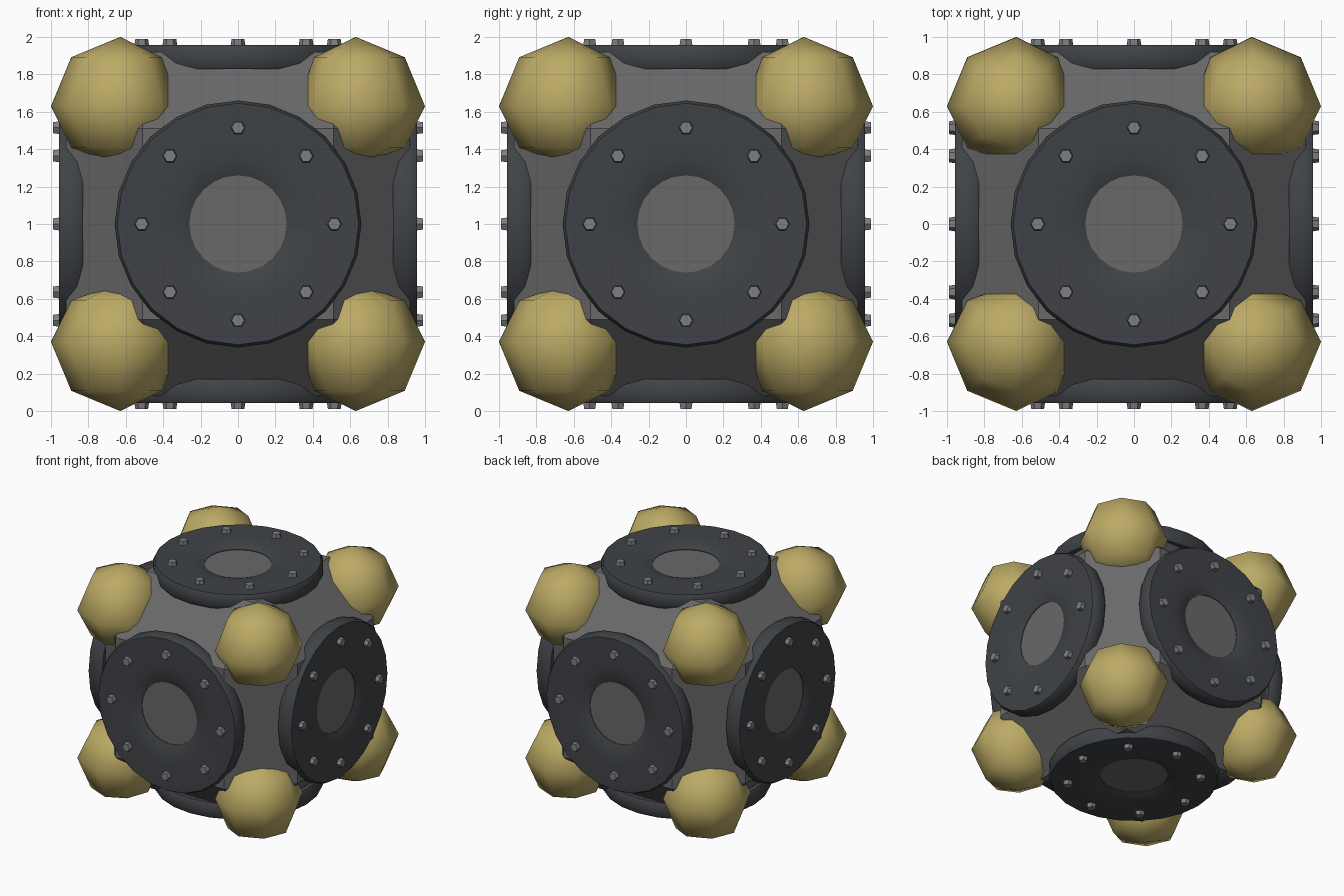
import bpy, bmesh, math
from itertools import product
from mathutils import Vector, Matrix

if "Cube" in bpy.data.objects:
    bpy.data.objects.remove(bpy.data.objects["Cube"])


def material(name, rgb):
    m = bpy.data.materials.new(name)
    m.diffuse_color = (*rgb, 1)
    m.use_nodes = True
    m.node_tree.nodes["Principled BSDF"].inputs["Base Color"].default_value = m.diffuse_color
    return m


CORE = material("core_grey", (0.14, 0.14, 0.14))
RING = material("dark_steel", (0.05, 0.055, 0.062))
BOLT = material("bolt_steel", (0.2, 0.21, 0.22))
GOLD = material("gold", (0.5, 0.4, 0.13))
MID = Vector((0, 0, 1))


def finish(name, bm, mat, smooth=None):
    bmesh.ops.recalc_face_normals(bm, faces=bm.faces)
    me = bpy.data.meshes.new(name)
    bm.to_mesh(me)
    bm.free()
    me.materials.append(mat)
    ob = bpy.data.objects.new(name, me)
    bpy.context.collection.objects.link(ob)
    if smooth:
        bpy.ops.object.select_all(action='DESELECT')
        ob.select_set(True)
        bpy.context.view_layer.objects.active = ob
        bpy.ops.object.shade_smooth_by_angle(angle=math.radians(smooth))
    return ob


# Core: cube with single flat chamfers along every edge
FACE, INNER = 0.92, 0.51
bm = bmesh.new()
for s in product((-1, 1), repeat=3):
    for axis in range(3):
        bm.verts.new([s[i] * (FACE if i == axis else INNER) for i in range(3)])
bmesh.ops.convex_hull(bm, input=bm.verts)
bmesh.ops.dissolve_limit(bm, angle_limit=0.01, verts=bm.verts, edges=bm.edges)
bmesh.ops.translate(bm, verts=bm.verts, vec=MID)
finish("core", bm, CORE)

# Ring cross-section: radius, distance from the centre of the core
PROFILE = [(0.26, 0.83), (0.26, 0.925), (0.30, 0.94), (0.36, 0.952), (0.44, 0.957),
           (0.645, 0.957), (0.66, 0.93), (0.66, 0.86), (0.645, 0.83)]
SEGS = 24


def ring(name, turn):
    bm = bmesh.new()
    loops = []
    for k in range(SEGS):
        a = 2 * math.pi * k / SEGS
        loops.append([bm.verts.new((r * math.cos(a), r * math.sin(a), h)) for r, h in PROFILE])
    n = len(PROFILE)
    for k in range(SEGS):
        p, q = loops[k], loops[(k + 1) % SEGS]
        for i in range(n):
            j = (i + 1) % n
            bm.faces.new((p[i], q[i], q[j], p[j]))
    bmesh.ops.transform(bm, matrix=turn, verts=bm.verts)
    finish(name, bm, RING, 35)


def bolts(name, turn):
    bm = bmesh.new()
    for k in range(8):
        a = math.pi * k / 4
        place = Matrix.Translation((0.515 * math.cos(a), 0.515 * math.sin(a), 0.965))
        bmesh.ops.create_cone(bm, cap_ends=True, segments=6, radius1=0.042, radius2=0.034,
                              depth=0.05, matrix=turn @ place @ Matrix.Rotation(math.pi / 6, 4, 'Z'))
    finish(name, bm, BOLT)


# A bolted ring on each of the six faces
SIDES = {"top": (0, 0, 1), "bottom": (0, 0, -1), "front": (0, -1, 0),
         "back": (0, 1, 0), "right": (1, 0, 0), "left": (-1, 0, 0)}
for side, d in SIDES.items():
    turn = Matrix.Translation(MID) @ Vector(d).to_track_quat('Z', 'Y').to_matrix().to_4x4()
    ring(side + "_ring", turn)
    bolts(side + "_bolts", turn)

# Low-poly balls on the eight corners, slightly flattened towards the core
for n, s in enumerate(product((-1, 1), repeat=3)):
    bm = bmesh.new()
    bmesh.ops.create_uvsphere(bm, u_segments=8, v_segments=4, radius=0.37)
    for v in bm.verts:
        v.co = [s[i] * (0.63 + (c if c > 0 else c * 0.85)) + MID[i] for i, c in enumerate(v.co)]
    finish("corner_ball_%d" % (n + 1), bm, GOLD, 60)
